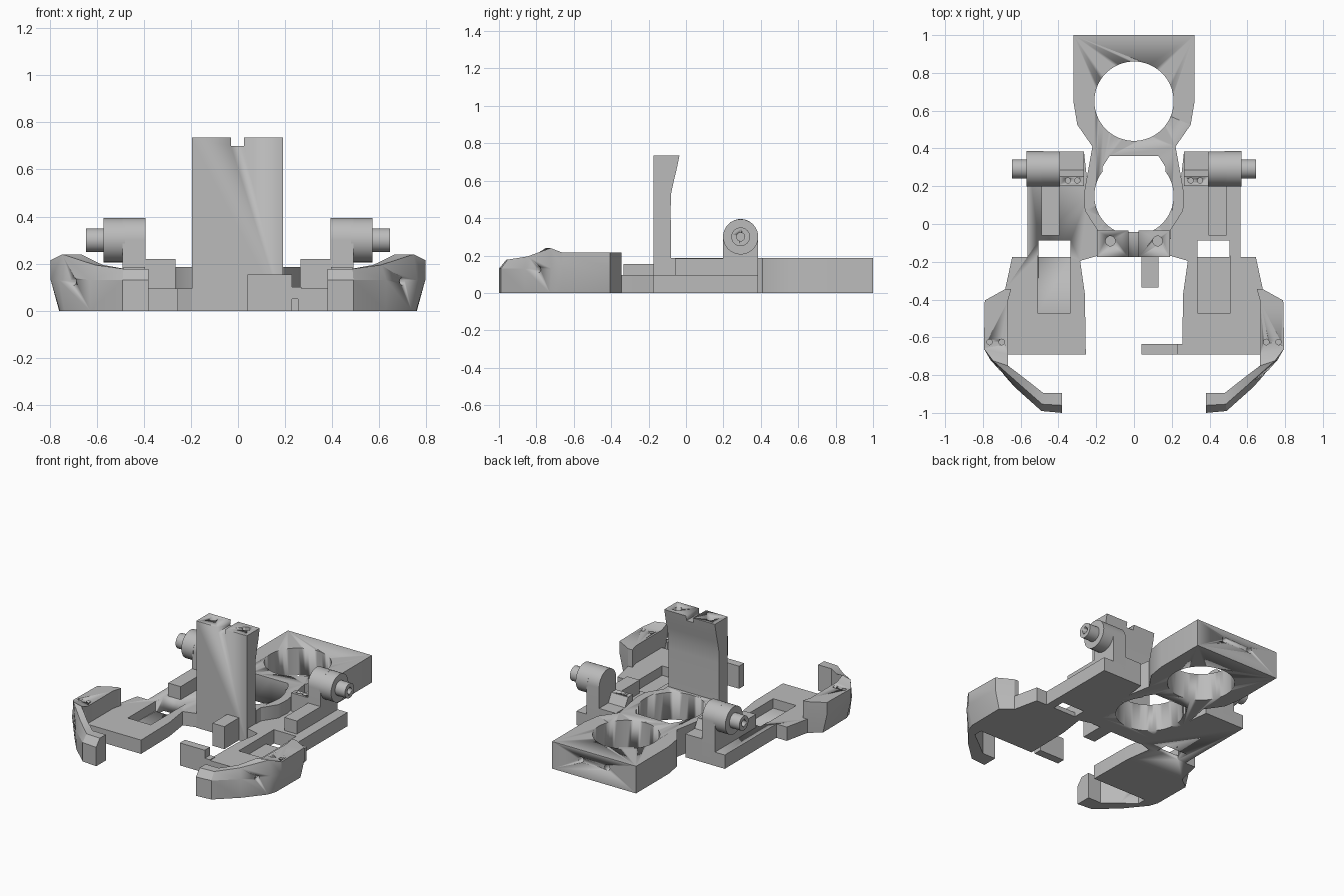
import bpy, bmesh, math
from mathutils import Vector

if "Cube" in bpy.data.objects:
    bpy.data.objects.remove(bpy.data.objects["Cube"])

grey = bpy.data.materials.new("plain grey")
grey.use_nodes = True
grey.diffuse_color = (0.5, 0.5, 0.5, 1)
grey.node_tree.nodes["Principled BSDF"].inputs["Base Color"].default_value = (0.5, 0.5, 0.5, 1)


def make(name, rings, angle=30):
    """Loft closed rings of points into a capped solid."""
    bm = bmesh.new()
    rows = [[bm.verts.new(p) for p in ring] for ring in rings]
    n = len(rows[0])
    for a, b in zip(rows, rows[1:]):
        for i in range(n):
            j = (i + 1) % n
            bm.faces.new((a[i], a[j], b[j], b[i]))
    bm.faces.new(rows[0])
    bm.faces.new(rows[-1])
    bmesh.ops.recalc_face_normals(bm, faces=bm.faces)
    mesh = bpy.data.meshes.new(name)
    bm.to_mesh(mesh)
    bm.free()
    mesh.materials.append(grey)
    ob = bpy.data.objects.new(name, mesh)
    bpy.context.collection.objects.link(ob)
    bpy.ops.object.select_all(action="DESELECT")
    ob.select_set(True)
    bpy.context.view_layer.objects.active = ob
    bpy.ops.object.shade_smooth_by_angle(angle=math.radians(angle))
    return ob


def plate(name, outline, z0, z1):
    return make(name, [[(x, y, z) for x, y in outline] for z in (z0, z1)])


def extrude_x(name, outline, x0, x1):
    return make(name, [[(x, y, z) for y, z in outline] for x in (x0, x1)])


def box(name, x0, x1, y0, y1, z0, z1):
    return plate(name, [(x0, y0), (x1, y0), (x1, y1), (x0, y1)], z0, z1)


def rod(name, start, end, r, n=40):
    a, b = Vector(start), Vector(end)
    turn = (b - a).to_track_quat("Z", "Y")
    circle = [turn @ Vector((r * math.cos(t), r * math.sin(t), 0))
              for t in (2 * math.pi * i / n for i in range(n))]
    return make(name, [[c + a for c in circle], [c + b for c in circle]])


def cut(ob, *cutters):
    for c in cutters:
        c.hide_render = True
        c.hide_set(True)
        c.display_type = "WIRE"
        m = ob.modifiers.new("cut", "BOOLEAN")
        m.operation = "DIFFERENCE"
        m.solver = "EXACT"
        m.object = c
    # Apply the cuts and drop the helpers
    bpy.context.view_layer.update()
    deps = bpy.context.evaluated_depsgraph_get()
    mesh = bpy.data.meshes.new_from_object(ob.evaluated_get(deps))
    ob.modifiers.clear()
    ob.data = mesh
    for c in cutters:
        bpy.data.objects.remove(c)


# Central frame with two round openings
half = [(0.32, 1), (0.32, 0.645), (0.3, 0.525), (0.22, 0.41), (0.265, 0.16),
        (0.26, 0.07), (0.195, -0.03), (0.195, -0.08)]
frame = plate("central_frame", half + [(-x, y) for x, y in reversed(half)], 0, 0.187)
cut(frame,
    rod("rear_opening", (0, 0.65, -0.1), (0, 0.65, 0.4), 0.21, 64),
    rod("middle_opening", (0, 0.15, -0.1), (0, 0.15, 0.4), 0.21, 64),
    plate("opening_relief", [(-0.168, 0.28), (0.168, 0.28), (0.168, 0.3),
                             (0.13, 0.36), (-0.13, 0.36), (-0.168, 0.3)], -0.1, 0.4),
    *[rod("rear_screw_hole", (x, 0.92, 0.12), (x, 1.1, 0.12), 0.02, 16) for x in (-0.1, 0.1)])

# Upright post with a curved back, top notch and screw holes
post = extrude_x("upright_post", [(-0.175, 0), (-0.175, 0.735), (-0.035, 0.735), (-0.048, 0.67),
                                  (-0.065, 0.6), (-0.08, 0.53), (-0.082, 0.45), (-0.08, 0.187),
                                  (-0.065, 0.187), (-0.065, 0)], -0.195, 0.19)
cut(post, box("post_notch", -0.03, 0.025, -0.3, 0.1, 0.7, 0.8),
    *[rod("post_hole", (x, -0.09, 0.66), (x, -0.09, 0.8), 0.026, 24) for x in (-0.125, 0.125)])

# Small one-sided tabs
box("front_tab", 0.04, 0.13, -0.335, -0.17, 0, 0.155)
box("bracket_arm", 0.04, 0.23, -0.69, -0.635, 0, 0.155)
box("bracket_link", 0.2, 0.27, -0.69, -0.635, 0.05, 0.1)

# Bumper stations: outer x, y, inner x, y, top height, bottom inset, top inset
STATIONS = [
    (0.682, -0.345, 0.65, -0.345, 0.215, 0, 0),
    (0.79, -0.405, 0.667, -0.405, 0.215, 0.25, 0),
    (0.795, -0.66, 0.667, -0.69, 0.215, 0.3, 0),
    (0.76, -0.72, 0.667, -0.75, 0.24, 0.25, 0.15),
    (0.63, -0.865, 0.575, -0.82, 0.195, 0.05, 0.4),
    (0.49, -0.99, 0.48, -0.895, 0.178, 0, 0.38),
    (0.38, -1, 0.38, -0.895, 0.178, 0, 0.38),
]

for side, s in (("left", 1), ("right", -1)):
    def span(a, b):
        return sorted((s * a, s * b))

    # Side floor with a battery-style pocket and a through slot
    floor = plate(side + "_floor", [(s * x, y) for x, y in (
        (0.24, 0.16), (0.265, 0.385), (0.565, 0.385), (0.565, -0.175), (0.645, -0.175),
        (0.682, -0.345), (0.69, -0.4), (0.69, -0.69), (0.255, -0.69), (0.26, -0.37),
        (0.285, -0.195), (0.18, -0.165), (0.18, -0.03))], 0, 0.095)
    cut(floor, box("pocket", *span(0.335, 0.51), -0.47, -0.17, 0.03, 0.3),
        box("slot", *span(0.335, 0.505), -0.175, -0.088, -0.1, 0.3))

    # Rail
    box(side + "_rail", *span(0.395, 0.49), -0.06, 0.25, 0, 0.185)

    # Inner block with a sloped step and two screw holes
    block = extrude_x(side + "_inner_block", [(0.2, 0), (0.2, 0.22), (0.252, 0.22), (0.285, 0.16),
                                              (0.385, 0.16), (0.385, 0)], *span(0.265, 0.4))
    cut(block, *[rod("block_hole", (s * x, 0.23, 0.15), (s * x, 0.23, 0.3), 0.014, 16)
                 for x in (0.3, 0.35)])

    # Arched pivot support, barrel and hollow pin
    arch = [(0.292 + 0.093 * math.cos(t), 0.3 + 0.095 * math.sin(t))
            for t in (math.pi * i / 24 for i in range(25))]
    extrude_x(side + "_pivot_support", [(0.385, 0)] + arch + [(0.199, 0)], *span(0.392, 0.49))
    rod(side + "_barrel", (s * 0.48, 0.292, 0.3), (s * 0.57, 0.292, 0.3), 0.094, 48)
    pin = rod(side + "_pin", (s * 0.55, 0.292, 0.3), (s * 0.645, 0.292, 0.3), 0.05, 32)
    cut(pin, rod("pin_bore", (s * 0.58, 0.292, 0.3), (s * 0.7, 0.292, 0.3), 0.022, 24))

    # Curved bumper hook
    rings = []
    for ox, oy, ix, iy, top, low, high in STATIONS:
        o, i = Vector((s * ox, oy, 0)), Vector((s * ix, iy, 0))
        up = Vector((0, 0, 1))
        rings.append([o.lerp(i, low), o + up * 0.13, o.lerp(i, high) + up * top,
                      i + up * top, i])
    bumper = make(side + "_bumper", rings, 25)
    cut(bumper,
        rod("side_hole", (s * 0.66, -0.75, 0.125), (s * 0.78, -0.87, 0.125), 0.016, 16),
        *[rod("top_hole", (s * x, -0.625, 0.15), (s * x, -0.625, 0.3), 0.015, 16)
          for x in (0.7, 0.765)])
